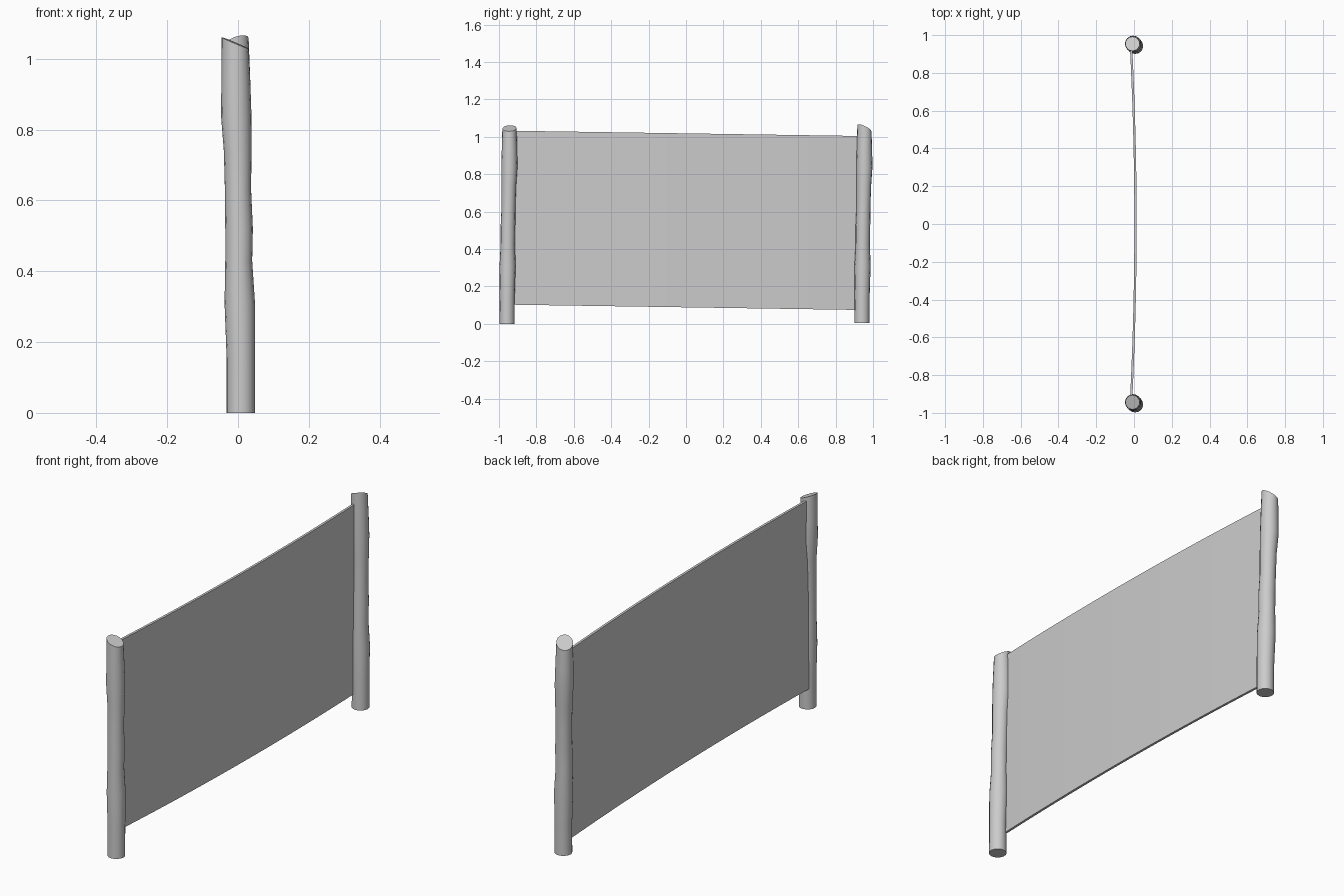
import bpy, bmesh, math

if "Cube" in bpy.data.objects:
    bpy.data.objects.remove(bpy.data.objects["Cube"])

SIDES = 16
# height, centre x, centre y offset, radius
RINGS = [(0.0, 0.008, -0.007, 0.040), (0.15, 0.008, -0.006, 0.040),
         (0.31, 0.005, -0.004, 0.043), (0.43, 0.002, -0.003, 0.038),
         (0.52, 0.003, -0.002, 0.039), (0.63, 0.000, 0.001, 0.037),
         (0.74, -0.001, 0.003, 0.039), (0.84, -0.005, 0.006, 0.043),
         (0.93, -0.006, 0.006, 0.041), (1.045, -0.008, 0.006, 0.038)]


def smooth(obj):
    bpy.ops.object.select_all(action='DESELECT')
    bpy.context.view_layer.objects.active = obj
    obj.select_set(True)
    bpy.ops.object.shade_smooth_by_angle(angle=math.radians(35))


def finish(name, bm):
    bmesh.ops.recalc_face_normals(bm, faces=bm.faces)
    mesh = bpy.data.meshes.new(name)
    bm.to_mesh(mesh)
    bm.free()
    obj = bpy.data.objects.new(name, mesh)
    bpy.context.collection.objects.link(obj)
    smooth(obj)
    return obj


# Rough wooden post with an obliquely cut top
def post(name, y, base, slope_x, slope_y):
    bm = bmesh.new()
    loops = []
    for i, (z, cx, cy, r) in enumerate(RINGS):
        loop = []
        for k in range(SIDES):
            a = 2 * math.pi * k / SIDES
            dx, dy = r * math.cos(a), r * math.sin(a)
            cut = slope_x * dx + slope_y * dy if i == len(RINGS) - 1 else 0
            loop.append(bm.verts.new((cx + dx, y + cy + dy, max(z, base) + cut)))
        loops.append(loop)
    for lo, hi in zip(loops, loops[1:]):
        for k in range(SIDES):
            n = (k + 1) % SIDES
            bm.faces.new((lo[k], lo[n], hi[n], hi[k]))
    bm.faces.new(loops[0][::-1])
    bm.faces.new(loops[-1])
    return finish(name, bm)


post("front_post", -0.95, 0.0, -0.42, 0.05)
post("back_post", 0.948, 0.005, 0.35, -0.45)

# Gently bowed panel stretched between the posts
bm = bmesh.new()
N, T = 20, 0.006
rows = []
for i in range(N + 1):
    t = i / N
    y = -0.925 + 1.85 * t
    x = 0.008 - 0.023 * (2 * t - 1) ** 2
    top, bottom = 1.032 - 0.028 * t, 0.102 - 0.028 * t
    rows.append([bm.verts.new(p) for p in
                 ((x - T, y, bottom), (x + T, y, bottom),
                  (x + T, y, top), (x - T, y, top))])
for a, b in zip(rows, rows[1:]):
    for k in range(4):
        n = (k + 1) % 4
        bm.faces.new((a[k], a[n], b[n], b[k]))
bm.faces.new(rows[0])
bm.faces.new(rows[-1][::-1])
finish("panel", bm)
